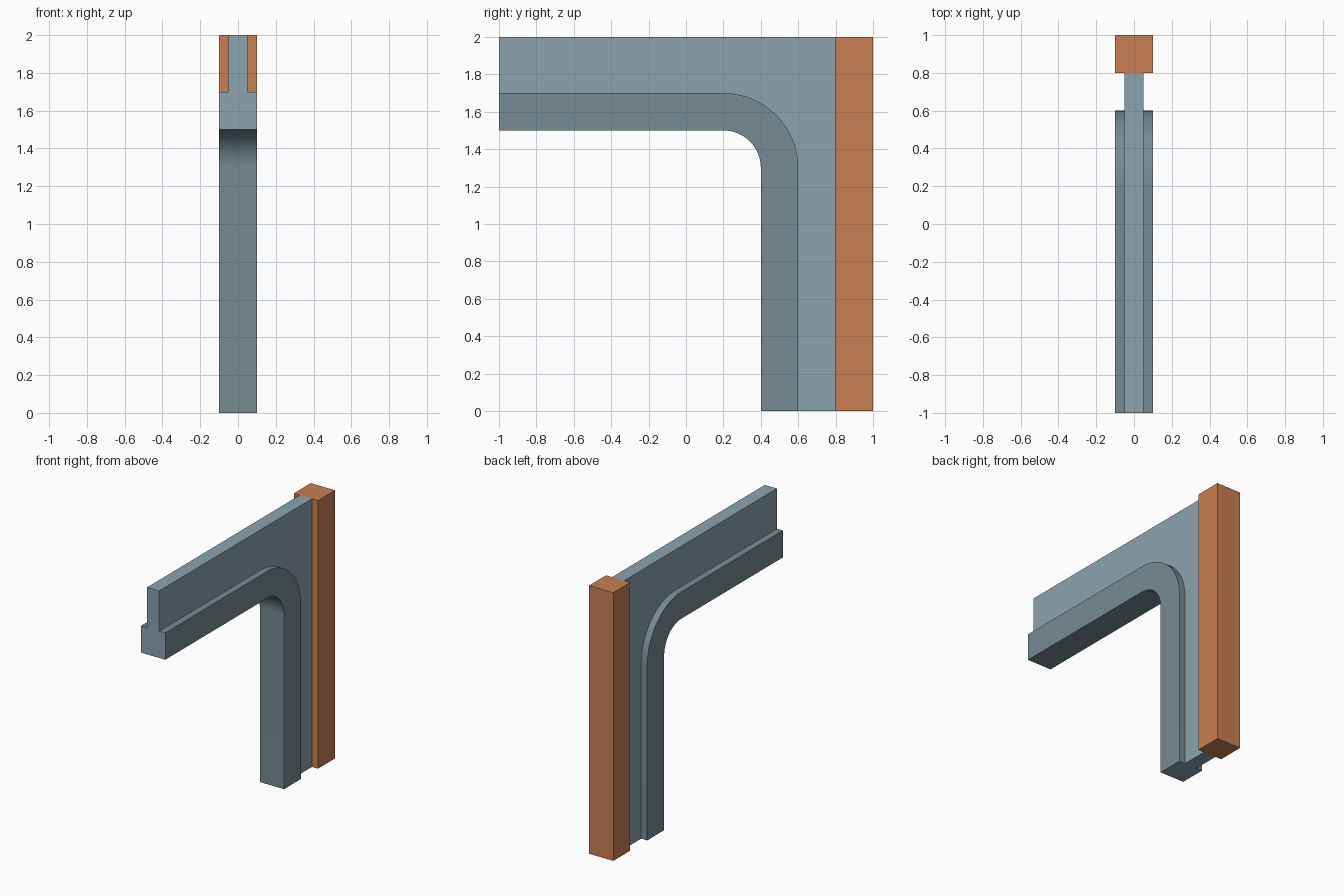
import bpy, bmesh
from math import sin, cos, pi

if "Cube" in bpy.data.objects:
    bpy.data.objects.remove(bpy.data.objects["Cube"])


def material(name, rgb):
    m = bpy.data.materials.new(name)
    m.diffuse_color = (*rgb, 1)
    m.use_nodes = True
    m.node_tree.nodes["Principled BSDF"].inputs["Base Color"].default_value = m.diffuse_color
    return m


slate = material("slate", (0.263, 0.371, 0.434))
dark_slate = material("dark_slate", (0.181, 0.258, 0.292))
orange = material("orange", (0.584, 0.212, 0.084))

SEG = 16  # segments in the rounded corner (even, so the middle meets the panel corner)

# Stations along the arch as (y, z): trim inner edge, trim outer edge, panel outer edge
stations = [((-1, 1.5), (-1, 1.7), (-1, 2))]
for i in range(SEG + 1):
    t = i / SEG
    a = pi / 2 * (1 - t)
    inner, outer = [(0.2 + r * cos(a), 1.3 + r * sin(a)) for r in (0.2, 0.4)]
    edge = (0.2 + 0.6 * min(2 * t, 1), 2 - 0.7 * max(2 * t - 1, 0))
    stations.append((inner, outer, edge))
stations.append(((0.4, 0), (0.6, 0), (0.8, 0)))

# Half arch frame: T-shaped section (wide trim, thin panel) swept along the stations
bm = bmesh.new()
section = [(-.1, 0), (.1, 0), (.1, 1), (.05, 1), (.05, 2), (-.05, 2), (-.05, 1), (-.1, 1)]
rings = [[bm.verts.new((x, *s[k])) for x, k in section] for s in stations]
for a, b in zip(rings, rings[1:]):
    for j in range(8):
        n = (j + 1) % 8
        f = bm.faces.new((a[j], a[n], b[n], b[j]))
        f.material_index = 0 if j in (3, 4, 5) else 1
for ring in (rings[0], rings[-1]):
    bm.faces.new(ring)
bmesh.ops.recalc_face_normals(bm, faces=bm.faces)
mesh = bpy.data.meshes.new("arch_frame")
bm.to_mesh(mesh)
bm.free()
mesh.materials.append(slate)
mesh.materials.append(dark_slate)
arch = bpy.data.objects.new("arch_frame", mesh)
bpy.context.collection.objects.link(arch)
bpy.ops.object.select_all(action='DESELECT')
arch.select_set(True)
bpy.context.view_layer.objects.active = arch
bpy.ops.object.shade_smooth_by_angle(angle=pi / 6)

# Square post at the back
bpy.ops.mesh.primitive_cube_add(size=1, location=(0, 0.9, 1))
post = bpy.context.object
post.name = "post"
post.scale = (0.2, 0.2, 2)
bpy.ops.object.transform_apply(location=False, rotation=False, scale=True)
post.data.materials.append(orange)
